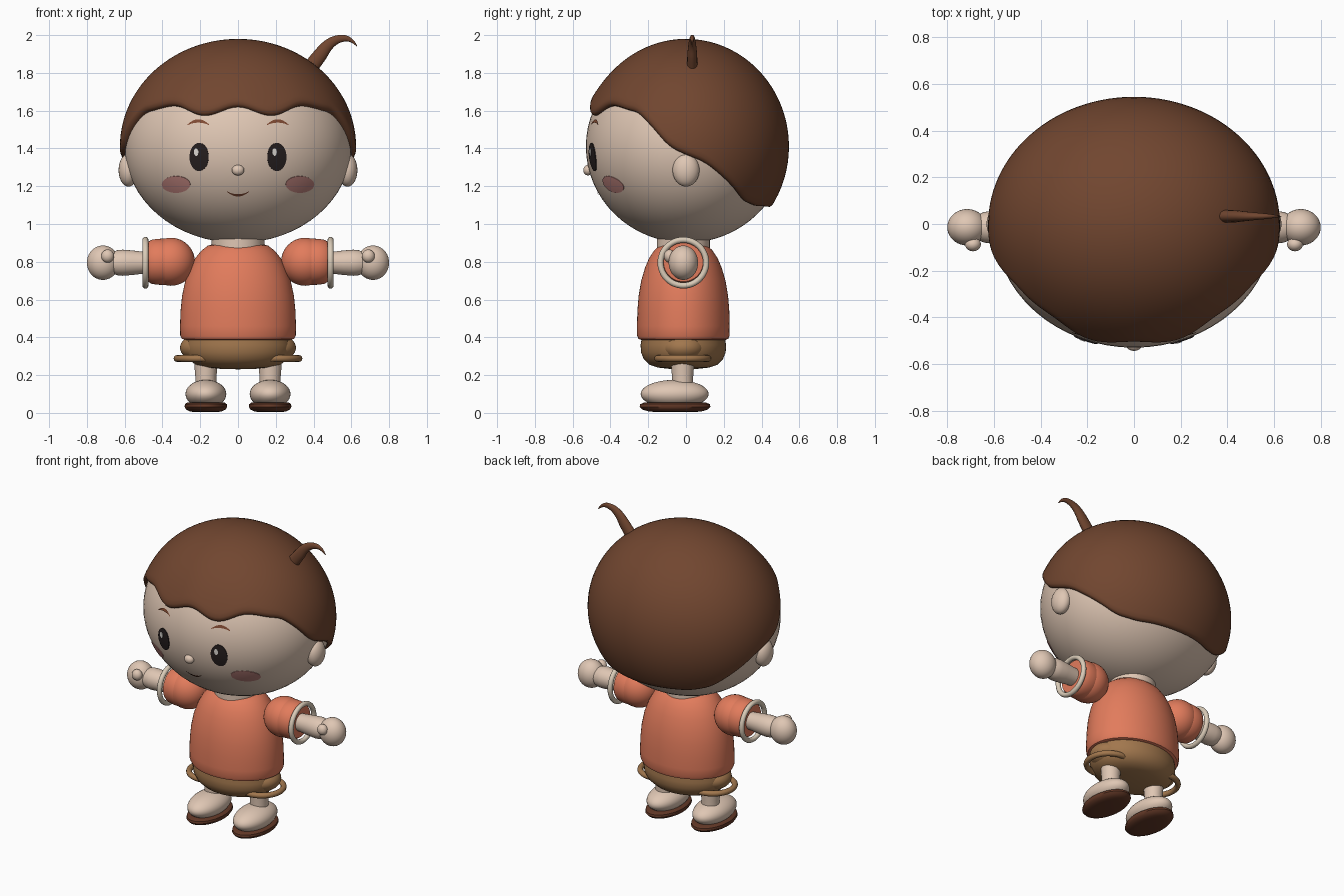
import bpy, bmesh, math
from mathutils import Vector, Matrix

if "Cube" in bpy.data.objects:
    bpy.data.objects.remove(bpy.data.objects["Cube"])

def material(name, *rgb):
    m = bpy.data.materials.new(name)
    m.diffuse_color = (*rgb, 1)
    m.use_nodes = True
    m.node_tree.nodes["Principled BSDF"].inputs["Base Color"].default_value = m.diffuse_color
    return m

SKIN = material("skin", .74, .57, .455)
HAIR = material("hair brown", .165, .061, .029)
SHIRT = material("coral shirt", .76, .20, .107)
SHORTS = material("tan shorts", .36, .185, .075)
CUFF = material("cream cuff", .70, .60, .48)
SOLE = material("sole brown", .125, .04, .02)
BLACK = material("eye black", .02, .014, .014)
WHITE = material("eye glint", .75, .72, .68)
BLUSH = material("cheek pink", .50, .22, .20)
BROW = material("brow brown", .22, .07, .033)
YC = -.014                                   # body centre line in y
HEAD_C, HEAD_R = Vector((0, 0, 1.41)), Vector((.60, .53, .51))

def finish(name, bm, mat):
    bmesh.ops.recalc_face_normals(bm, faces=bm.faces)
    me = bpy.data.meshes.new(name)
    bm.to_mesh(me)
    bm.free()
    me.materials.append(mat)
    ob = bpy.data.objects.new(name, me)
    bpy.context.collection.objects.link(ob)
    return ob

def skin_rings(name, rings, mat, caps=True):
    """Loft closed rings of equal point count."""
    bm = bmesh.new()
    vs = [[bm.verts.new(p) for p in r] for r in rings]
    n = len(rings[0])
    for a, b in zip(vs, vs[1:]):
        for i in range(n):
            j = (i + 1) % n
            bm.faces.new((a[i], a[j], b[j], b[i]))
    if caps:
        bm.faces.new(vs[0])
        bm.faces.new(vs[-1])
    return finish(name, bm, mat)

def ellipsoid(name, c, r, mat, seg=40):
    bm = bmesh.new()
    bmesh.ops.create_uvsphere(bm, u_segments=seg, v_segments=seg // 2, radius=1)
    bmesh.ops.transform(bm, verts=bm.verts,
                        matrix=Matrix.Translation(c) @ Matrix.Diagonal((*r, 1)))
    return finish(name, bm, mat)

def lathe(name, c, profile, mat, axis='Z', squash=1, n=48):
    """Profile of (position along axis, radius); squash scales y."""
    rings = []
    for h, r in profile:
        ring = []
        for i in range(n):
            a = 2 * math.pi * i / n
            u, v = r * math.cos(a), r * math.sin(a) * squash
            ring.append(Vector(c) + (Vector((u, v, h)) if axis == 'Z' else Vector((h, v, u))))
        rings.append(ring)
    return skin_rings(name, rings, mat)

def torus(name, c, R, r, mat, axis='Z', n=48, m=12):
    rings = []
    for k in range(m + 1):
        b = 2 * math.pi * k / m
        q, h = R + r * math.cos(b), r * math.sin(b)
        rings.append([Vector(c) + (Vector((q * math.cos(a), q * math.sin(a), h)) if axis == 'Z'
                      else Vector((h, q * math.cos(a), q * math.sin(a))))
                      for a in (2 * math.pi * i / n for i in range(n))])
    ob = skin_rings(name, rings, mat, caps=False)
    bm = bmesh.new()
    bm.from_mesh(ob.data)
    bmesh.ops.remove_doubles(bm, verts=bm.verts, dist=1e-5)
    bmesh.ops.recalc_face_normals(bm, faces=bm.faces)
    bm.to_mesh(ob.data)
    bm.free()
    return ob

def on_face(x, z, lift):
    """Point on the front of the head, lifted outward."""
    r = HEAD_R
    k = 1 - (x / r.x) ** 2 - ((z - HEAD_C.z) / r.z) ** 2
    p = Vector((x, -r.y * math.sqrt(max(k, 0)), z))
    nrm = Vector((p.x / r.x ** 2, p.y / r.y ** 2, (z - HEAD_C.z) / r.z ** 2)).normalized()
    return p + nrm * lift

def face_spot(name, x, z, rx, rz, mat, lift=.005, n=32):
    scales = [(1, 0), (1, lift), (.75, lift), (.5, lift), (.25, lift), (.02, lift)]
    skin_rings(name, [[on_face(x + rx * s * math.cos(2 * math.pi * i / n),
                               z + rz * s * math.sin(2 * math.pi * i / n), h)
                       for i in range(n)] for s, h in scales], mat)

def face_stroke(name, x0, x1, zend, rise, half, mat, n=14):
    """Tapered arc painted on the face."""
    bm, rows = bmesh.new(), []
    for i in range(n + 1):
        t = i / n
        x, z = x0 + (x1 - x0) * t, zend + rise * 4 * t * (1 - t)
        w = half * (.25 + .75 * math.sin(math.pi * t))
        rows.append([bm.verts.new(on_face(x, z + d * w, .005)) for d in (-1, 1)])
    for a, b in zip(rows, rows[1:]):
        bm.faces.new((a[0], b[0], b[1], a[1]))
    ob = finish(name, bm, mat)
    ob.data.flip_normals() if ob.data.polygons[0].normal.y > 0 else None

# Head, neck, nose
ellipsoid("head", HEAD_C, HEAD_R, SKIN, 64)
lathe("neck", (0, YC, 0), [(.84, .14), (.94, .14)], SKIN)
ellipsoid("nose", (0, -.519, 1.285), (.033, .025, .028), SKIN, 20)
face_stroke("mouth", -.058, .058, 1.174, -.02, .006, SOLE)

# Hair cap: hairline height by angle from the front, mirrored
HAIRLINE = [(0, 1.63), (17.6, 1.575), (37, 1.635), (60, 1.60), (72, 1.50), (80, 1.41), (90, 1.365),
            (101, 1.325), (114, 1.235), (131, 1.116), (146, 1.085), (180, 1.08)]

def hairline(deg):
    for (a, za), (b, zb) in zip(HAIRLINE, HAIRLINE[1:]):
        if deg <= b:
            t = (deg - a) / (b - a)
            if b <= 60 or b == 180:
                t = t * t * (3 - 2 * t)
            return za + (zb - za) * t
    return HAIRLINE[-1][1]

def smooth_hairline(deg):
    total = 0
    for d in (-4, -2, 0, 2, 4):
        e = abs(deg + d)
        total += hairline(360 - e if e > 180 else e)
    return total / 5

HAIR_R = Vector((.625, .545, .57))
N, ROWS = 144, 28
hair_rings = [[] for _ in range(ROWS + 5)]
for i in range(N):
    deg = 360 * i / N
    edge = math.acos((smooth_hairline(min(deg, 360 - deg)) - HEAD_C.z) / HAIR_R.z)
    front = max(0, math.cos(math.radians(deg)))
    steps = [((edge - .09) * max(k, .03) / ROWS, 1 + .018 * front * (k / ROWS) ** 6)
             for k in range(ROWS + 1)]
    lip = 1 + .018 * front
    steps += [(edge - .045, lip), (edge - .015, lip - .012), (edge, lip - .035), (edge - .01, .90)]
    for ring, (th, k) in zip(hair_rings, steps):
        a = math.radians(deg)
        ring.append(HEAD_C + k * Vector((HAIR_R.x * math.sin(th) * math.sin(a),
                                         -HAIR_R.y * math.sin(th) * math.cos(a),
                                         HAIR_R.z * math.cos(th))))
skin_rings("hair_cap", hair_rings, HAIR)

# Curled hair tuft, swept along a smooth path in the xz plane
PATH = [(.385, 1.83, .040), (.435, 1.895, .037), (.475, 1.945, .030), (.52, 1.975, .023),
        (.57, 1.983, .016), (.605, 1.968, .009), (.63, 1.942, .002)]
tuft = []
for i in range(25):
    f = i / 24 * (len(PATH) - 1)
    k = min(int(f), len(PATH) - 2)
    p0, p1, p2, p3 = (Vector(PATH[max(0, min(len(PATH) - 1, k + d))]) for d in (-1, 0, 1, 2))
    t = f - k
    p = .5 * (2 * p1 + (p2 - p0) * t + (2 * p0 - 5 * p1 + 4 * p2 - p3) * t * t
              + (3 * p1 - p0 - 3 * p2 + p3) * t ** 3)
    tan = p2 - p1 if k == 0 else (p2 - p0) * (1 - t) + (p3 - p1) * t
    side = Vector((-tan.y, 0, tan.x)).normalized()
    r = max(p.z, .002)
    tuft.append([Vector((p.x, .033, p.y)) + side * r * math.cos(a) + Vector((0, .7 * r * math.sin(a), 0))
                 for a in (2 * math.pi * j / 16 for j in range(16))])
skin_rings("hair_tuft", tuft, HAIR)

# Shirt and shorts
lathe("shirt", (0, YC, 0), [(.40, .20), (.387, .28), (.392, .297), (.41, .306), (.46, .307), (.54, .304),
      (.62, .296), (.70, .279), (.77, .253), (.82, .226), (.86, .193), (.885, .16), (.895, .125)],
      SHIRT, squash=.80, n=64)
lathe("shorts", (0, YC, 0), [(.42, .27), (.36, .283), (.32, .28), (.285, .262), (.255, .225),
      (.24, .17), (.232, .08), (.231, .01)], SHORTS, squash=.80, n=64)

# Mirrored parts
for s, side in ((-1, "left"), (1, "right")):
    ellipsoid(side + "_ear", (s * .58, 0, 1.285), (.052, .071, .087), SKIN)
    face_spot(side + "_eye", s * .205, 1.355, .05, .074, BLACK)
    face_spot(side + "_eye_glint", s * .205 - .014, 1.381, .012, .02, WHITE, .008, 16)
    face_spot(side + "_cheek", s * .327, 1.21, .075, .044, BLUSH, .003)
    face_stroke(side + "_brow", s * .265, s * .152, 1.524, .02, .009, BROW)
    # Arm
    ellipsoid(side + "_sleeve", (s * .355, YC, .80), (.127, .127, .127), SHIRT)
    lathe(side + "_sleeve_end", (0, YC, .80), [(s * x, r) for x, r in (
        (.37, .115), (.39, .123), (.43, .121), (.46, .116), (.475, .105), (.477, .06))], SHIRT, 'X')
    torus(side + "_sleeve_ring", (s * .49, YC, .795), .121, .016, CUFF, 'X')
    lathe(side + "_forearm", (0, YC, .795), [(s * x, r) for x, r in (
        (.45, .055), (.50, .058), (.56, .065), (.61, .069), (.64, .066), (.67, .055))], SKIN, 'X', n=32)
    ellipsoid(side + "_hand", (s * .715, YC, .795), (.085, .078, .091), SKIN)
    ellipsoid(side + "_thumb", (s * .69, -.087, .83), (.034, .03, .035), SKIN, 24)
    # Leg
    ellipsoid(side + "_shorts_leg", (s * .19, YC, .345), (.117, .115, .075), SHORTS)
    torus(side + "_shorts_ring", (s * .19, -.017, .288), .133, .018, SHORTS)
    lathe(side + "_leg", (s * .17, -.018, 0), [(.13, .056), (.19, .056), (.28, .063)], SKIN, n=32)
    ellipsoid(side + "_foot", (s * .17, -.06, .10), (.108, .18, .075), SKIN)
    lathe(side + "_sole", (s * .17, -.058, 0), [(.004, .06), (.008, .085), (.018, .105), (.032, .113),
          (.046, .111), (.054, .10), (.056, .06)], SOLE, squash=1.66)

# Smooth shading with sharp edges kept
for ob in bpy.context.collection.objects:
    ob.select_set(True)
    bpy.context.view_layer.objects.active = ob
bpy.ops.object.shade_smooth_by_angle(angle=math.radians(40))
